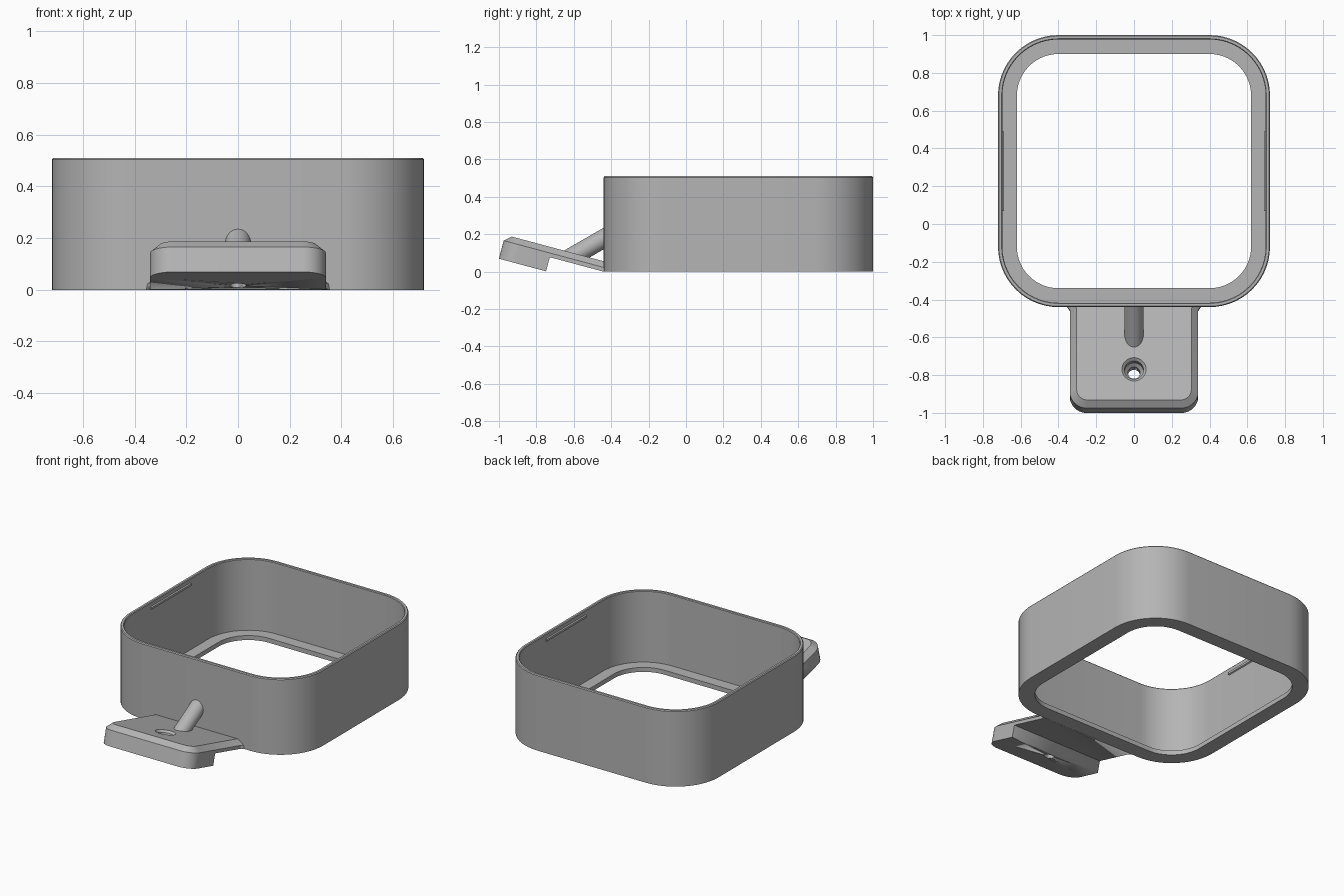
import bpy, bmesh, math
from mathutils import Matrix, Vector

if "Cube" in bpy.data.objects:
    bpy.data.objects.remove(bpy.data.objects["Cube"])

grey = bpy.data.materials.new("plain grey")
grey.diffuse_color = (0.46, 0.46, 0.46, 1)
grey.use_nodes = True
grey.node_tree.nodes["Principled BSDF"].inputs["Base Color"].default_value = grey.diffuse_color


def make(name, loops, closed=False, matrix=Matrix()):
    """Skin a list of equal point loops; closed joins last loop to first, else caps the ends."""
    bm = bmesh.new()
    rows = [[bm.verts.new(p) for p in loop] for loop in loops]
    n = len(rows[0])
    pairs = list(zip(rows, rows[1:])) + ([(rows[-1], rows[0])] if closed else [])
    for a, b in pairs:
        for i in range(n):
            j = (i + 1) % n
            bm.faces.new((a[i], a[j], b[j], b[i]))
    if not closed:
        bm.faces.new(rows[0][::-1])
        bm.faces.new(rows[-1])
    bmesh.ops.recalc_face_normals(bm, faces=bm.faces)
    mesh = bpy.data.meshes.new(name)
    bm.to_mesh(mesh)
    bm.free()
    mesh.materials.append(grey)
    mesh.shade_smooth()
    mesh.set_sharp_from_angle(angle=math.radians(28))
    ob = bpy.data.objects.new(name, mesh)
    bpy.context.collection.objects.link(ob)
    ob.matrix_world = matrix
    return ob


def arc(cx, cy, r, start, steps=14):
    for i in range(steps + 1):
        a = math.radians(start + 90 * i / steps)
        yield cx + r * math.cos(a), cy + r * math.sin(a)


def circle(r, z, y=0, n=32):
    return [(r * math.cos(2 * math.pi * i / n), y + r * math.sin(2 * math.pi * i / n), z)
            for i in range(n)]


def box(x0, x1, y0, y1, z0, z1):
    return [[(x0, y0, z), (x1, y0, z), (x1, y1, z), (x0, y1, z)] for z in (z0, z1)]


# Rounded square band with an inward flange at the bottom
def band_loop(inset, z):
    c, r = 0.40, 0.32 - inset
    pts = []
    for sx, sy, start in ((1, 1, 0), (-1, 1, 90), (-1, -1, 180), (1, -1, 270)):
        pts += [(x, y, z) for x, y in arc(sx * c, 0.28 + sy * c, r, start)]
    return pts


profile = [(0, 0), (0, 0.504), (0.005, 0.51), (0.019, 0.51), (0.023, 0.505),
           (0.023, 0.03), (0.10, 0.03), (0.10, 0)]
make("band", [band_loop(*p) for p in profile], closed=True)

# Small snap ridges inside the left and right walls
for side, s in (("left", -1), ("right", 1)):
    make(side + "_snap_ridge", [
        [(s * 0.705, y, 0.455), (s * 0.689, y, 0.463), (s * 0.689, y, 0.477), (s * 0.705, y, 0.485)]
        for y in (0.07, 0.49)])

# Sloping tab: local y runs back along the slope, local z is its normal
tilt = math.radians(-15)
frame = Matrix.Translation((0, -0.449, 0.002)) @ Matrix.Rotation(tilt, 4, 'X')


def tab_loop(inset, z):
    w, f, r = 0.34 - inset, -0.55 + inset, 0.09 - inset * 0.9
    pts = [(-w - 0.015, 0.01, z), (-w, -0.012, z)]
    pts += [(x, y, z) for x, y in arc(-w + r, f + r, r, 180)]
    pts += [(x, y, z) for x, y in arc(w - r, f + r, r, 270)]
    return pts + [(w, -0.012, z), (w + 0.015, 0.01, z)]


tab = make("tab", [tab_loop(0, -0.078), tab_loop(0, 0.022), tab_loop(0.036, 0.054)], matrix=frame)

# Cutters: underside relief behind the front block, and a stepped screw hole
hole_y = -0.346
cutters = [
    make("underside_cutter", box(-0.6, 0.6, -0.289, 0.2, -0.3, 0.0), matrix=frame),
    make("hole_cutter", [circle(0.032, -0.2, hole_y), circle(0.032, -0.02, hole_y),
                         circle(0.05, 0.0, hole_y), circle(0.05, 0.04, hole_y),
                         circle(0.064, 0.054, hole_y), circle(0.064, 0.1, hole_y)], matrix=frame),
]
for c in cutters:
    c.hide_render = True
    c.hide_set(True)
    mod = tab.modifiers.new(c.name, 'BOOLEAN')
    mod.operation = 'DIFFERENCE'
    mod.solver = 'EXACT'
    mod.object = c

# Slanted round brace between the band and the tab, trimmed to both surfaces
axis = Vector((0, math.cos(math.pi / 6), math.sin(math.pi / 6)))
across = Vector((0, -axis.z, axis.y))
start = Vector((0, -0.44, 0.177))
normal = frame.to_3x3() @ Vector((0, 0, 1))
on_tab = frame @ Vector((0, 0, 0.04))
lower, upper = [], []
for x, y, _ in circle(0.05, 0):
    p = start + Vector((x, 0, 0)) + across * y
    lower.append(p + axis * ((on_tab - p).dot(normal) / axis.dot(normal)))
    upper.append(p + axis * ((-0.43 - p.y) / axis.y))
make("brace", [lower, upper])
